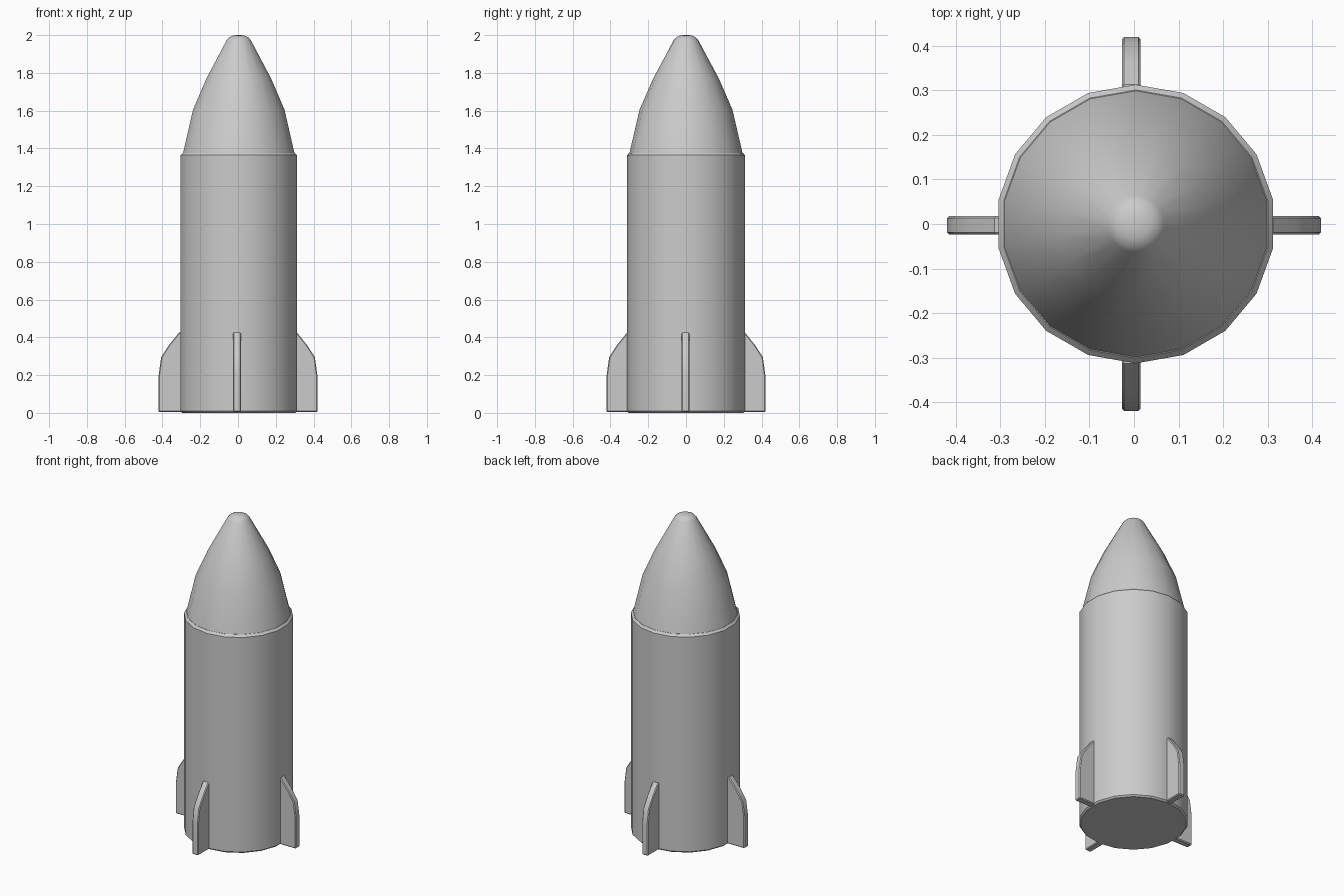
import bpy, bmesh, math

if "Cube" in bpy.data.objects:
    bpy.data.objects.remove(bpy.data.objects["Cube"])

SIDES = 18

grey = bpy.data.materials.new("light_grey")
grey.diffuse_color = (0.6, 0.6, 0.6, 1)
grey.use_nodes = True
grey.node_tree.nodes["Principled BSDF"].inputs["Base Color"].default_value = grey.diffuse_color


def finish(name, bm):
    bmesh.ops.recalc_face_normals(bm, faces=bm.faces[:])
    me = bpy.data.meshes.new(name)
    bm.to_mesh(me)
    bm.free()
    me.materials.append(grey)
    ob = bpy.data.objects.new(name, me)
    bpy.context.collection.objects.link(ob)
    bpy.ops.object.select_all(action='DESELECT')
    ob.select_set(True)
    bpy.context.view_layer.objects.active = ob
    bpy.ops.object.shade_smooth_by_angle(angle=math.radians(32))
    return ob


def lathe(name, profile, cx=0.004):
    """Stack of 18-sided rings with a corner on +y, capped at both ends."""
    bm = bmesh.new()
    rings = []
    for r, z in profile:
        ring = []
        for i in range(SIDES):
            a = math.pi / 2 + 2 * math.pi * i / SIDES
            ring.append(bm.verts.new((cx + r * math.cos(a), r * math.sin(a), z)))
        rings.append(ring)
    for lo, hi in zip(rings, rings[1:]):
        for i in range(SIDES):
            j = (i + 1) % SIDES
            bm.faces.new((lo[i], lo[j], hi[j], hi[i]))
    bm.faces.new(rings[0])
    bm.faces.new(rings[-1])
    return finish(name, bm)


# Cylindrical body with small chamfers at both rims
lathe("body", [(0.304, 0.0), (0.313, 0.009), (0.313, 1.364), (0.301, 1.377)])

# Pointed nose with a small rounded tip
lathe("nose_cone", [(0.299, 1.377), (0.246, 1.605), (0.174, 1.77), (0.064, 1.975),
                    (0.052, 1.988), (0.034, 1.997), (0.012, 2.0)])

# Four fins around the base
FIN = [(0.28, 0.004), (0.42, 0.004), (0.42, 0.2), (0.407, 0.295), (0.365, 0.36),
       (0.313, 0.425), (0.28, 0.425)]


def fin(name, angle, offset, half=0.021):
    ca, sa = round(math.cos(angle)), round(math.sin(angle))
    bm = bmesh.new()
    sides = []
    for t in (-half, half):
        sides.append([bm.verts.new((r * ca + abs(sa) * (t + offset),
                                    r * sa + abs(ca) * (t + offset), z)) for r, z in FIN])
    n = len(FIN)
    for s in sides:
        bm.faces.new(s)
    for i in range(n):
        j = (i + 1) % n
        bm.faces.new((sides[0][i], sides[0][j], sides[1][j], sides[1][i]))
    bmesh.ops.recalc_face_normals(bm, faces=bm.faces[:])
    sharp = [e for e in bm.edges if e.calc_face_angle(0) > math.radians(60)]
    bmesh.ops.bevel(bm, geom=sharp, offset=0.005, segments=1, affect='EDGES')
    finish(name, bm)


for k, label in enumerate(("right", "back", "left", "front")):
    fin(label + "_fin", k * math.pi / 2, -0.003 if k % 2 == 0 else -0.006)
